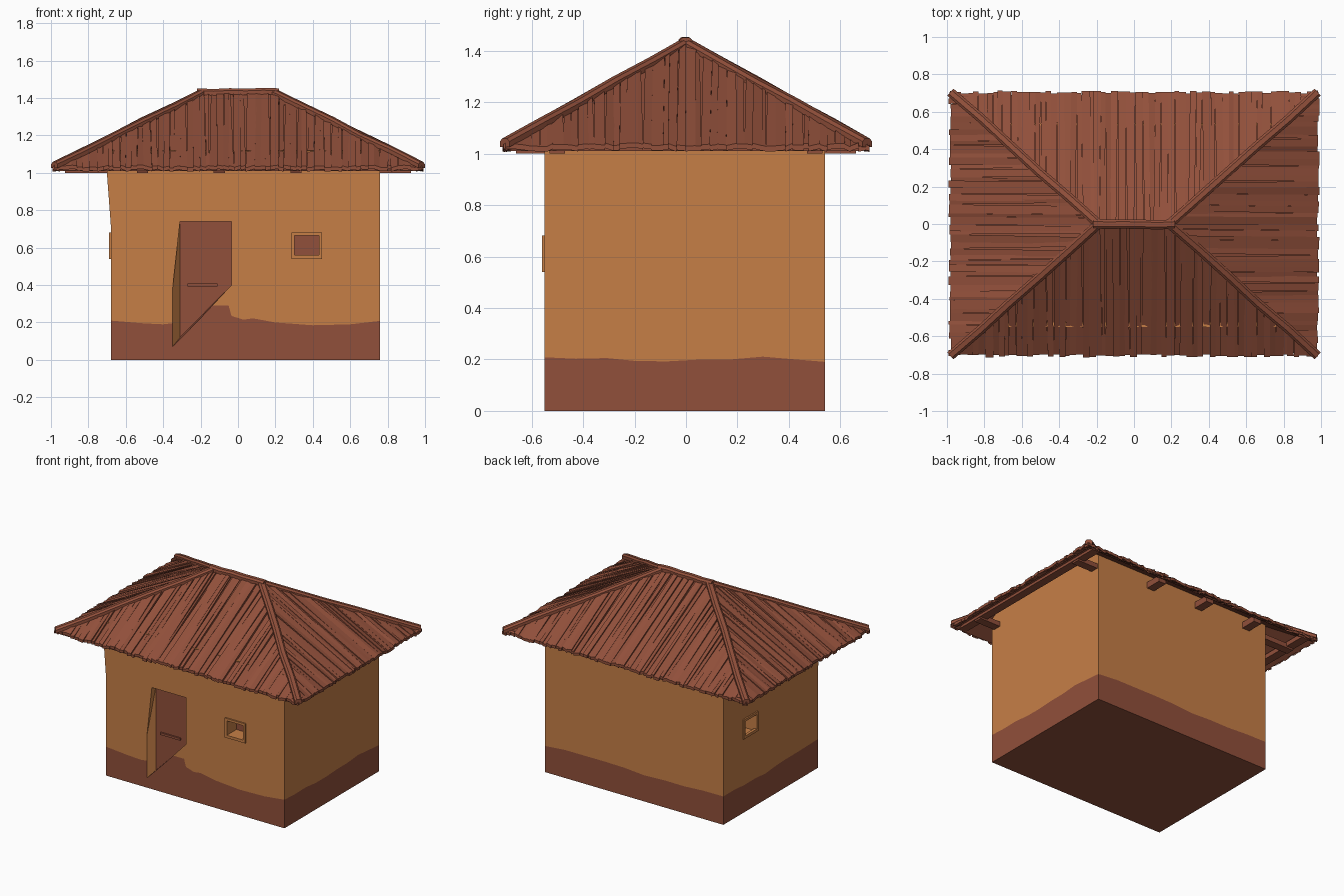
import bpy, bmesh, math, random
from mathutils import Vector

if "Cube" in bpy.data.objects:
    bpy.data.objects.remove(bpy.data.objects["Cube"])
random.seed(4)

def material(name, rgb):
    m = bpy.data.materials.new(name)
    m.diffuse_color = (*rgb, 1)
    m.use_nodes = True
    m.node_tree.nodes["Principled BSDF"].inputs["Base Color"].default_value = m.diffuse_color
    return m

OCHRE = material("ochre_clay", (0.565, 0.212, 0.062))
BROWN = material("red_brown", (0.283, 0.079, 0.043))

def make(name, bm, mats, fix=True):
    if fix:
        bmesh.ops.recalc_face_normals(bm, faces=bm.faces[:])
    me = bpy.data.meshes.new(name)
    bm.to_mesh(me)
    bm.free()
    for m in mats:
        me.materials.append(m)
    ob = bpy.data.objects.new(name, me)
    bpy.context.collection.objects.link(ob)
    return ob

def hull(bm, pts):
    vs = [bm.verts.new(p) for p in pts]
    bmesh.ops.convex_hull(bm, input=vs)

def box(bm, x0, x1, y0, y1, z0, z1):
    hull(bm, [(x, y, z) for x in (x0, x1) for y in (y0, y1) for z in (z0, z1)])

def pole(bm, a, b, w, h):
    # slightly crooked beam between two points
    a, b = Vector(a), Vector(b)
    side = (b - a).cross(Vector((0, 0, 1))).normalized() * w / 2
    up = Vector((0, 0, h / 2))
    rings, n = [], 5
    for i in range(n + 1):
        p = a.lerp(b, i / n)
        if 0 < i < n:
            p += side * random.uniform(-.2, .2) + up * random.uniform(-.25, .25)
        rings.append([bm.verts.new(p + s * side + u * up)
                      for s, u in ((-1, -1), (1, -1), (1, .3), (.5, 1), (-.5, 1), (-1, .3))])
    for r, q in zip(rings, rings[1:]):
        for i in range(6):
            bm.faces.new((r[i], r[(i + 1) % 6], q[(i + 1) % 6], q[i]))
    bm.faces.new(rings[0])
    bm.faces.new(rings[-1])

# --- walls: perimeter columns with a wavy painted base ---
X0, X1, Y0, Y1 = -0.68, 0.76, -0.55, 0.54
cols = [(x, Y0, h) for x, h in ((X0, .21), (-.5, .195), (-.4, .19), (-.32, .2), (-.21, .24),
        (-.14, .29), (-.05, .29), (-.035, .235), (.03, .215), (.08, .222), (.2, .2), (.4, .185),
        (.6, .19))]
def wave(s):
    return .2 + .007 * math.sin(9 * s) + .004 * math.sin(23 * s)
N = 9
cols += [(X1, Y0 + (Y1 - Y0) * i / N, wave(i / N + .1)) for i in range(N)]
cols += [(X1 + (X0 - X1) * i / N, Y1, wave(i / N + 1.3)) for i in range(N)]
cols += [(X0, Y1 + (Y0 - Y1) * i / N, wave(i / N + 2.2)) for i in range(N)]
bm = bmesh.new()
def lean(x, y):
    # front left corner bulges outward near the eaves
    return -.03 * (Y1 - y) / (Y1 - Y0) if x == X0 else 0
rings = [[bm.verts.new((x, y, 0)) for x, y, h in cols],
         [bm.verts.new((x, y, h)) for x, y, h in cols],
         [bm.verts.new((x, y, .72)) for x, y, h in cols],
         [bm.verts.new((x + lean(x, y), y, 1.12)) for x, y, h in cols]]
for k in range(3):
    for i in range(len(cols)):
        j = (i + 1) % len(cols)
        f = bm.faces.new((rings[k][i], rings[k][j], rings[k + 1][j], rings[k + 1][i]))
        f.material_index = 1 if k == 0 else 0
bm.faces.new(rings[0][::-1]).material_index = 1
bm.faces.new(rings[3])
walls = make("walls", bm, [OCHRE, BROWN])

def cut(bm, rule):
    # carve a recess; faces chosen by the rule become brown
    bmesh.ops.recalc_face_normals(bm, faces=bm.faces[:])
    bm.normal_update()
    for f in bm.faces:
        f.material_index = 1 if rule(f.normal) else 0
    c = make("cutter", bm, [OCHRE, BROWN])
    c.hide_render = True
    m = walls.modifiers.new("cut", 'BOOLEAN')
    m.operation, m.solver, m.object = 'DIFFERENCE', 'EXACT', c
    bpy.context.view_layer.objects.active = walls
    bpy.ops.object.modifier_apply(modifier=m.name)
    bpy.data.objects.remove(c)

# doorway recess with sloping left jamb and diagonal sill
bm = bmesh.new()
hull(bm, [(-.31, -.5, .74), (-.035, -.5, .74), (-.035, -.5, .4), (-.31, -.5, .12),
          (-.31, -.6, .74), (-.035, -.6, .74), (-.035, -.6, .4), (-.39, -.6, .02)])
cut(bm, lambda n: n.y > .9 or n.z < -.4)
# front window and left window recesses
bm = bmesh.new()
box(bm, .302, .433, -.6, -.45, .56, .665)
cut(bm, lambda n: n.y > .9)
bm = bmesh.new()
box(bm, -.75, -.48, .17, .30, .545, .665)
cut(bm, lambda n: n.x > .9)

# --- window frames ---
def frame(name, put):
    bm = bmesh.new()
    for a0, a1, z0, z1 in ((0, .165, .54, .56), (0, .165, .665, .682),
                           (0, .017, .56, .665), (.148, .165, .56, .665)):
        box(bm, *put(a0, a1), z0, z1)
    make(name, bm, [OCHRE])
frame("front_window_frame", lambda a, b: (.285 + a, .285 + b, -.56, -.54))
frame("left_window_frame", lambda a, b: (-.69, -.67, .152 + a, .152 + b))

# --- door bar ---
bm = bmesh.new()
box(bm, -.27, -.11, -.512, -.49, .392, .408)
make("door_bar", bm, [BROWN])

# --- roof ---
EX, EY, R, ZE, ZR = 0.985, 0.705, 0.2, 1.03, 1.43
def sides():
    # half length, half top length, outward run, mapping (along, out, z) to xyz
    for s in (-1, 1):
        yield EX, R, EY, 0, lambda u, o, z, s=s: (u, s * o, z)
        yield EY, 0, EX, R, lambda u, o, z, s=s: (s * o, u, z)

bm = bmesh.new()
for L, T, D, E, put in sides():
    n = int(2 * L / .032)
    edges = [-L + 2 * L * i / n + (random.uniform(-.009, .009) if 0 < i < n else 0)
             for i in range(n + 1)]
    for u0, u1 in zip(edges, edges[1:]):
        over = random.uniform(-.008, .008)
        ha, hb, hc, hd = (random.uniform(-.004, .012) for _ in range(4))
        def top(u):
            return max(.006, min(1, (L - abs(u)) / (L - T)))
        skew = random.uniform(-.012, .012)
        w0, w1 = u0 + skew * top(u0), u1 + (skew + random.uniform(-.01, .006)) * top(u1)
        pts = []
        for dz in (0, -.02):
            for u, t, h in ((u0, 0, ha), (u1, 0, hb), (w1, top(u1), hc), (w0, top(u0), hd)):
                o = D + (E - D) * t + (over if t == 0 else 0)
                pts.append(bm.verts.new(put(u, o, ZE + (ZR - ZE) * t + h + dz)))
        a, b = pts[:4], pts[4:]
        bm.faces.new(a)
        bm.faces.new(b[::-1])
        for i in range(4):
            j = (i + 1) % 4
            bm.faces.new((a[i], b[i], b[j], a[j]))
make("roof_planks", bm, [BROWN])

# backing sheet under the planks
bm = bmesh.new()
for L, T, D, E, put in sides():
    for dz in (-.005, -.02):
        ps = [put(-L + .015, D - .015, ZE + dz), put(L - .015, D - .015, ZE + dz),
              put(T, E, ZR + dz)] + ([put(-T, E, ZR + dz)] if T else [])
        f = bm.faces.new([bm.verts.new(p) for p in ps])
        f.normal_update()
        if (f.normal.z > 0) != (dz == -.005):
            f.normal_flip()
make("roof_backing", bm, [BROWN], fix=False)

# hip poles and ridge pole
bm = bmesh.new()
for sx in (-1, 1):
    for sy in (-1, 1):
        pole(bm, (sx * .19, 0, ZR + .003), (sx * .982, sy * .705, ZE + .012), .05, .034)
pole(bm, (-.22, 0, ZR + .005), (.22, 0, ZR + .005), .05, .034)
make("hip_and_ridge_poles", bm, [BROWN])

# --- eave beams ---
bm = bmesh.new()
for x in (-.51, -.1, .31):
    box(bm, x - .03, x + .03, -.66, .66, 1.0, 1.045)
for s in (-1, 1):
    box(bm, s * .9 - .03, s * .9 + .03, -.685, .685, 1.012, 1.045)
    box(bm, -.925, .925, s * .5 - .03, s * .5 + .03, 1.0, 1.035)
make("eave_beams", bm, [BROWN])
